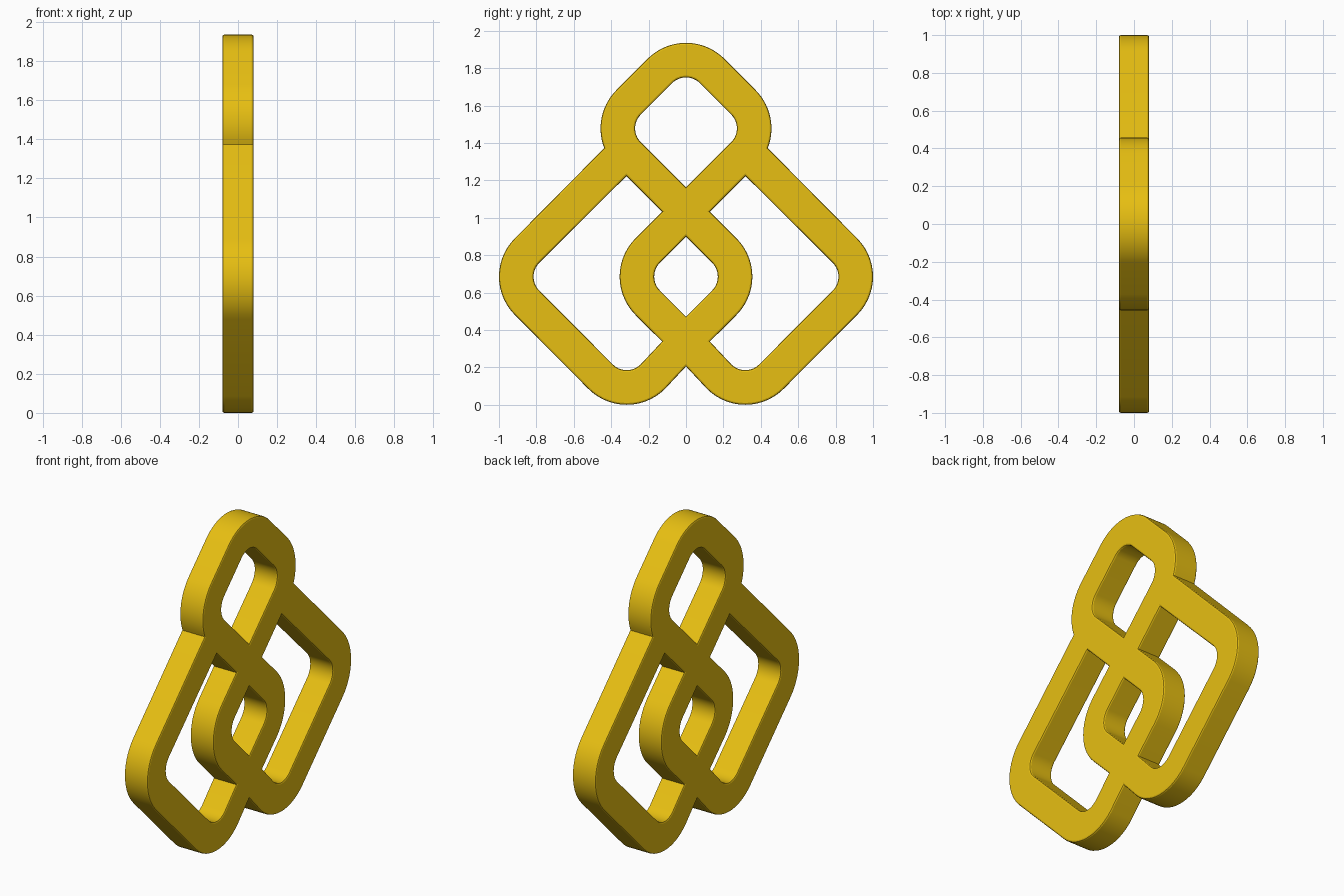
import bpy
from math import cos, sin, radians

if "Cube" in bpy.data.objects:
    bpy.data.objects.remove(bpy.data.objects["Cube"])

R, r = 0.29, 0.105            # outer and inner corner radii of the bands
HALF, EDGE = 0.08, 0.01       # half thickness, edge rounding


def arc(c, rad, a0, a1, n=14):
    """Points on an arc, angles in degrees."""
    return [(c[0] + rad * cos(radians(a0 + (a1 - a0) * i / n)),
             c[1] + rad * sin(radians(a0 + (a1 - a0) * i / n))) for i in range(n + 1)]


def flip(pts):
    return [(-y, z) for y, z in reversed(pts)]


def symmetric(half):
    """Close a right-hand half outline with its mirror image."""
    left = [p for p in flip(half) if abs(p[0]) > 1e-5]
    return half + left


# Corner centres of the right half
apex, shoulder = (0, 1.645), (0.167, 1.4775)
side, foot, ring = (0.71, 0.685), (0.317, 0.29), (0.065, 0.685)

# Outer silhouette
outline = symmetric(arc(apex, R, 90, 45) + arc(shoulder, R, 45, -21.25)
                    + arc(side, R, 45, -45) + arc(foot, R, -45, -135) + [(0, 0.205)])

# Openings
top_hole = symmetric(arc(apex, r, 90, 45) + arc(shoulder, r, 45, -45) + [(0, 1.163)])
centre_hole = symmetric([(0, 0.899)] + arc(ring, r, 45, -45) + [(0, 0.471)])
side_hole = ([(0.318, 1.223)] + arc(side, r, 45, -45) + arc(foot, r, -45, -135)
             + [(0.128, 0.338)] + arc(ring, R, -45, 45) + [(0.128, 1.032)])

# Filled, extruded profile with softened edges
curve = bpy.data.curves.new("knot_profile", 'CURVE')
curve.dimensions = '2D'
curve.fill_mode = 'BOTH'
curve.extrude = HALF - EDGE
curve.bevel_depth = EDGE
curve.bevel_resolution = 1
curve.offset = -EDGE
for pts in (outline, top_hole, centre_hole, side_hole, flip(side_hole)):
    s = curve.splines.new('POLY')
    s.points.add(len(pts) - 1)
    for p, (y, z) in zip(s.points, pts):
        p.co = (y, z, 0, 1)
    s.use_cyclic_u = True

knot = bpy.data.objects.new("interlaced_knot", curve)
bpy.context.collection.objects.link(knot)
knot.rotation_euler = (radians(90), 0, radians(90))
bpy.context.view_layer.objects.active = knot
knot.select_set(True)

# Mesh, weld and smooth the rounded sides
bpy.ops.object.convert(target='MESH')
knot = bpy.context.object
bpy.ops.object.mode_set(mode='EDIT')
bpy.ops.mesh.select_all(action='SELECT')
bpy.ops.mesh.remove_doubles(threshold=0.0002)
bpy.ops.mesh.normals_make_consistent(inside=False)
bpy.ops.object.mode_set(mode='OBJECT')
bpy.ops.object.transform_apply(location=False, rotation=True, scale=False)
bpy.ops.object.shade_smooth_by_angle(angle=radians(20))

# Golden yellow
gold = bpy.data.materials.new("golden_yellow")
gold.diffuse_color = (0.80, 0.52, 0.006, 1)
gold.use_nodes = True
gold.node_tree.nodes["Principled BSDF"].inputs["Base Color"].default_value = gold.diffuse_color
knot.data.materials.clear()
knot.data.materials.append(gold)
